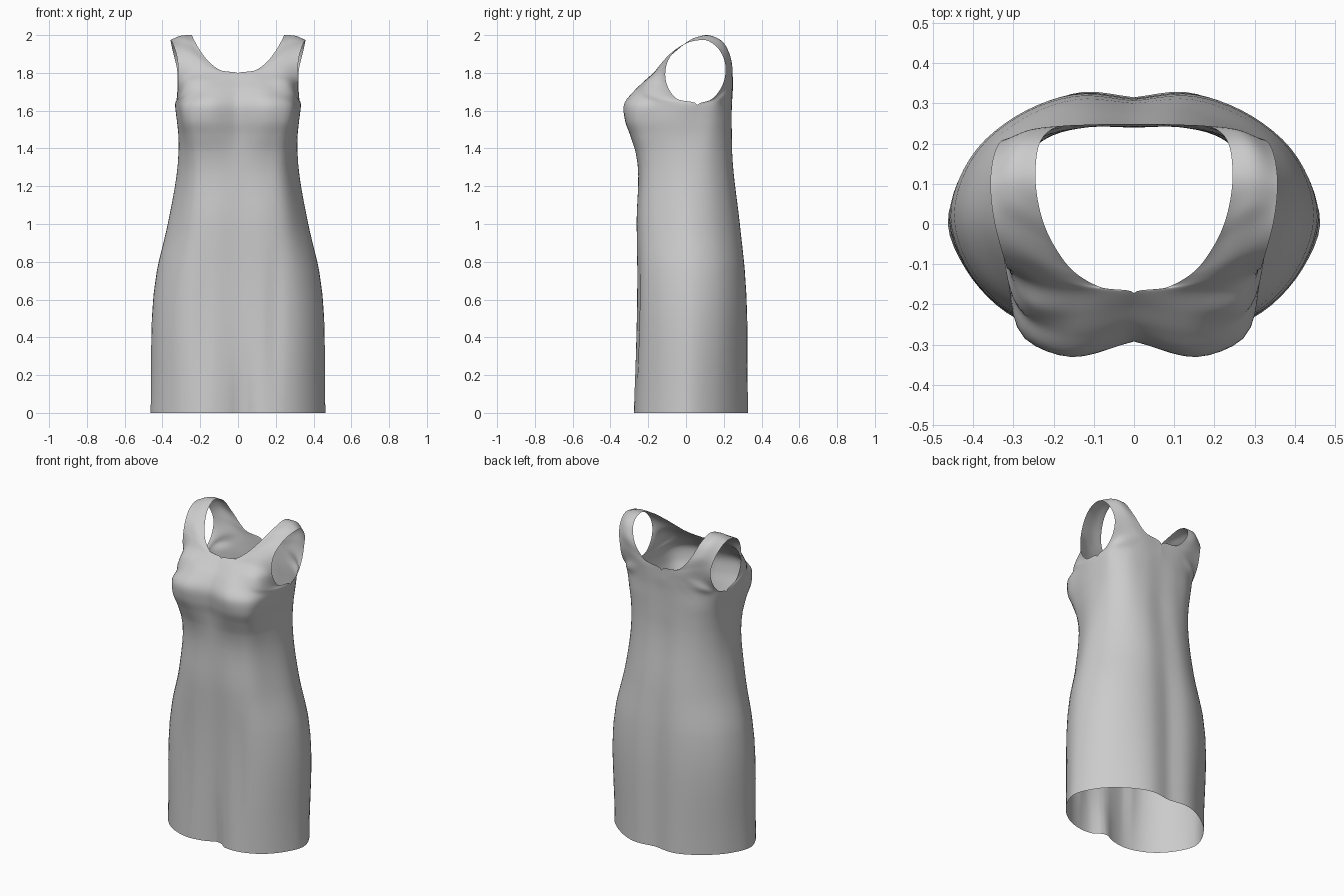
import bpy, bmesh, math
from mathutils import Vector

if "Cube" in bpy.data.objects:
    bpy.data.objects.remove(bpy.data.objects["Cube"])

COLS, STEPS = 20, 6


def spline(pts, steps):
    """Smooth curve through points, spaced by chord length."""
    h = [max((b - a).length, 1e-6) for a, b in zip(pts, pts[1:])]
    d = [(b - a) / k for a, b, k in zip(pts, pts[1:], h)]
    m = [d[0]] + [(d[i] * h[i - 1] + d[i - 1] * h[i]) / (h[i] + h[i - 1])
                  for i in range(1, len(d))] + [d[-1]]
    out = []
    for i, k in enumerate(h):
        for s in range(steps):
            t = s / steps
            out.append(pts[i] * (2*t**3 - 3*t**2 + 1) + m[i] * k * (t**3 - 2*t**2 + t)
                       + pts[i + 1] * (3*t**2 - 2*t**3) + m[i + 1] * k * (t**3 - t**2))
    return out + [pts[-1].copy()]


def resample(pts, n):
    """Spread n + 1 points evenly along a polyline."""
    acc = [0.0]
    for a, b in zip(pts, pts[1:]):
        acc.append(acc[-1] + (b - a).length)
    out, i = [], 0
    for k in range(n + 1):
        s = acc[-1] * k / n
        while i < len(pts) - 2 and acc[i + 1] < s:
            i += 1
        t = (s - acc[i]) / max(acc[i + 1] - acc[i], 1e-9)
        out.append(pts[i].lerp(pts[i + 1], min(t, 1)))
    return out


# Half rings of the skirt and bodice: front centre, side (5th point), back centre
rings = [
    (0.0, [(0, -.25), (.17, -.275), (.31, -.225), (.42, -.11), (.463, 0),
           (.41, .14), (.30, .25), (.13, .328), (0, .315)]),
    (0.75, [(0, -.25), (.17, -.255), (.29, -.22), (.385, -.12), (.43, .02),
            (.38, .17), (.28, .26), (.14, .31), (0, .30)]),
    (1.0, [(0, -.255), (.15, -.258), (.25, -.225), (.33, -.12), (.372, .01),
           (.335, .14), (.25, .23), (.13, .282), (0, .28)]),
    (1.38, [(0, -.258), (.14, -.265), (.23, -.24), (.29, -.13), (.315, .01),
            (.295, .13), (.23, .205), (.12, .242), (0, .24)]),
    (1.47, [(0, -.27), (.15, -.295), (.245, -.265), (.297, -.14), (.315, .025),
            (.295, .14), (.235, .205), (.12, .24), (0, .24)]),
    (1.55, [(0, -.287), (.17, -.322), (.265, -.285), (.308, -.15), (.322, .04),
            (.30, .15), (.24, .208), (.12, .24), (0, .24)]),
    (1.63, [(0, -.29), (.17, -.327), (.27, -.28), (.313, -.14), (.33, .06),
            (.305, .16), (.24, .21), (.12, .24), (0, .242)]),
]
# Rows from neckline to armhole, going up the chest and over the strap
front_rows = [
    [(0, -.25, 1.71), (.16, -.275, 1.70), (.285, -.21, 1.685), (.322, -.055, 1.667)],
    [(0, -.205, 1.76), (.14, -.222, 1.755), (.26, -.20, 1.75), (.317, -.10, 1.735)],
    [(0, -.172, 1.797), (.12, -.172, 1.80), (.24, -.155, 1.80), (.316, -.11, 1.79)],
    [(.08, -.158, 1.808), (.20, -.135, 1.845), (.32, -.095, 1.865)],
    [(.145, -.122, 1.85), (.24, -.085, 1.90), (.335, -.045, 1.928)],
    [(.195, -.06, 1.91), (.27, -.015, 1.95), (.349, .015, 1.962)],
    [(.233, .03, 1.975), (.295, .055, 1.988), (.355, .06, 1.972)],
]
# Strap top and down the back
back_rows = [
    [(.245, .115, 2.0), (.30, .115, 1.997), (.357, .10, 1.974)],
    [(.238, .19, 1.968), (.29, .187, 1.968), (.352, .155, 1.945)],
    [(.205, .235, 1.885), (.27, .228, 1.90), (.338, .197, 1.885)],
    [(.12, .247, 1.785), (.22, .238, 1.81), (.323, .21, 1.82)],
    [(0, .248, 1.75), (.18, .24, 1.745), (.32, .193, 1.735)],
    [(0, .247, 1.69), (.16, .238, 1.69), (.285, .20, 1.68), (.325, .135, 1.66)],
]

fronts, backs = [], []
for z, pts in rings:
    c = spline([Vector((x, y, z)) for x, y in pts], 12)
    fronts.append(resample(c[:49], COLS))
    backs.append(resample(c[48:][::-1], COLS))
upper = [resample(spline([Vector(p) for p in r], 12), COLS) for r in front_rows + back_rows]
rows = fronts + upper + backs[::-1]

# Columns run from the front hem, over the shoulder, to the back hem
cols = [spline([r[j] for r in rows], STEPS) for j in range(COLS + 1)]
last = len(cols[0]) - 1
low = (len(rings) - 1) * STEPS
for k in range(low + 1):          # close the side seam
    mid = (cols[COLS][k] + cols[COLS][last - k]) / 2
    cols[COLS][k], cols[COLS][last - k] = mid, mid.copy()


def drape(p):
    """Soft folds in the skirt front and a pleat at the hem."""
    x, y, z = p
    if y < -.1 and z < .9:
        y += .012 * math.exp(-((abs(x) - .19) / .03) ** 2) * math.sin(math.pi * z / .9)
        if z < .3 and x < .06:
            y += .025 * (1 - z / .3) * math.exp(-((x - .03) / .05) ** 2)
    return Vector((x, y, z))


bm = bmesh.new()
for side in (1, -1):
    grid = [[bm.verts.new(drape((p.x * side, p.y, p.z))) for p in c] for c in cols]
    for j in range(COLS):
        for k in range(last):
            q = [grid[j][k], grid[j + 1][k], grid[j + 1][k + 1], grid[j][k + 1]]
            bm.faces.new(q if side == 1 else q[::-1])
bmesh.ops.remove_doubles(bm, verts=bm.verts, dist=0.0005)
for f in bm.faces:
    f.smooth = True
mesh = bpy.data.meshes.new("dress")
bm.to_mesh(mesh)
bm.free()

grey = bpy.data.materials.new("plain grey cloth")
grey.diffuse_color = (.6, .6, .6, 1)
grey.use_nodes = True
grey.node_tree.nodes["Principled BSDF"].inputs["Base Color"].default_value = grey.diffuse_color
mesh.materials.append(grey)
dress = bpy.data.objects.new("dress", mesh)
bpy.context.collection.objects.link(dress)
